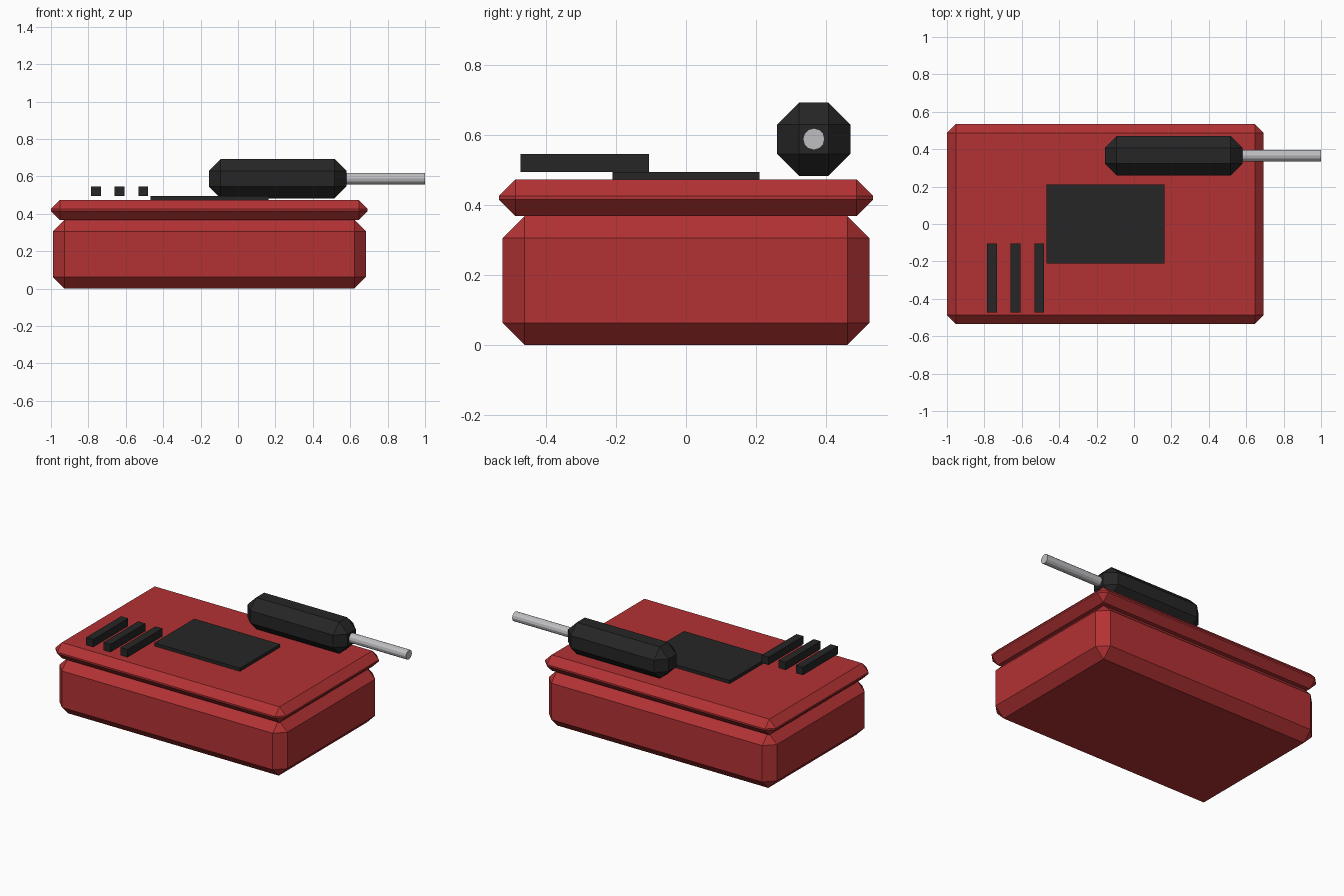
import bpy, bmesh, math
from mathutils import Matrix

if "Cube" in bpy.data.objects:
    bpy.data.objects.remove(bpy.data.objects["Cube"])


def material(name, rgb):
    m = bpy.data.materials.new(name)
    m.diffuse_color = (*rgb, 1)
    m.use_nodes = True
    m.node_tree.nodes["Principled BSDF"].inputs["Base Color"].default_value = m.diffuse_color
    return m


RED = material("red", (0.45, 0.032, 0.034))
BLACK = material("black", (0.019, 0.019, 0.019))
STEEL = material("steel", (0.52, 0.52, 0.54))


def finish(name, bm, mat):
    me = bpy.data.meshes.new(name)
    bmesh.ops.recalc_face_normals(bm, faces=bm.faces)
    bm.to_mesh(me)
    bm.free()
    me.materials.append(mat)
    ob = bpy.data.objects.new(name, me)
    bpy.context.collection.objects.link(ob)
    return ob


def box(name, xs, ys, zs, mat, bevel=0):
    """Box between the given limits, with an optional flat chamfer."""
    bm = bmesh.new()
    size = [b - a for a, b in (xs, ys, zs)]
    mid = [(a + b) / 2 for a, b in (xs, ys, zs)]
    bmesh.ops.create_cube(bm, size=1, matrix=Matrix.Translation(mid) @ Matrix.Diagonal((*size, 1)))
    if bevel:
        bmesh.ops.bevel(bm, geom=bm.edges[:], offset=bevel, segments=1,
                        affect='EDGES', profile=0.5)
    return finish(name, bm, mat)


# Case and overhanging lid
box("case", (-0.99, 0.685), (-0.524, 0.524), (0, 0.368), RED, 0.063)
box("lid", (-1.0, 0.693), (-0.534, 0.534), (0.368, 0.473), RED, 0.047)

# Flat panel on the lid
box("top_panel", (-0.468, 0.162), (-0.21, 0.21), (0.471, 0.494), BLACK)

# Row of three bars, raised just above the lid
for i in range(3):
    x = -0.759 + 0.126 * i
    box(f"bar_{i + 1}", (x - 0.026, x + 0.026), (-0.472, -0.105), (0.494, 0.546), BLACK)

# Octagonal handle lying along the back
box("handle", (-0.156, 0.58), (0.26, 0.47), (0.483, 0.692), BLACK, 0.063)

# Metal rod coming out of the handle
bm = bmesh.new()
bmesh.ops.create_cone(bm, cap_ends=True, segments=12, radius1=0.031, radius2=0.031, depth=0.48,
                      matrix=Matrix.Translation((0.76, 0.365, 0.588)) @ Matrix.Rotation(math.pi / 2, 4, 'Y'))
finish("rod", bm, STEEL)
